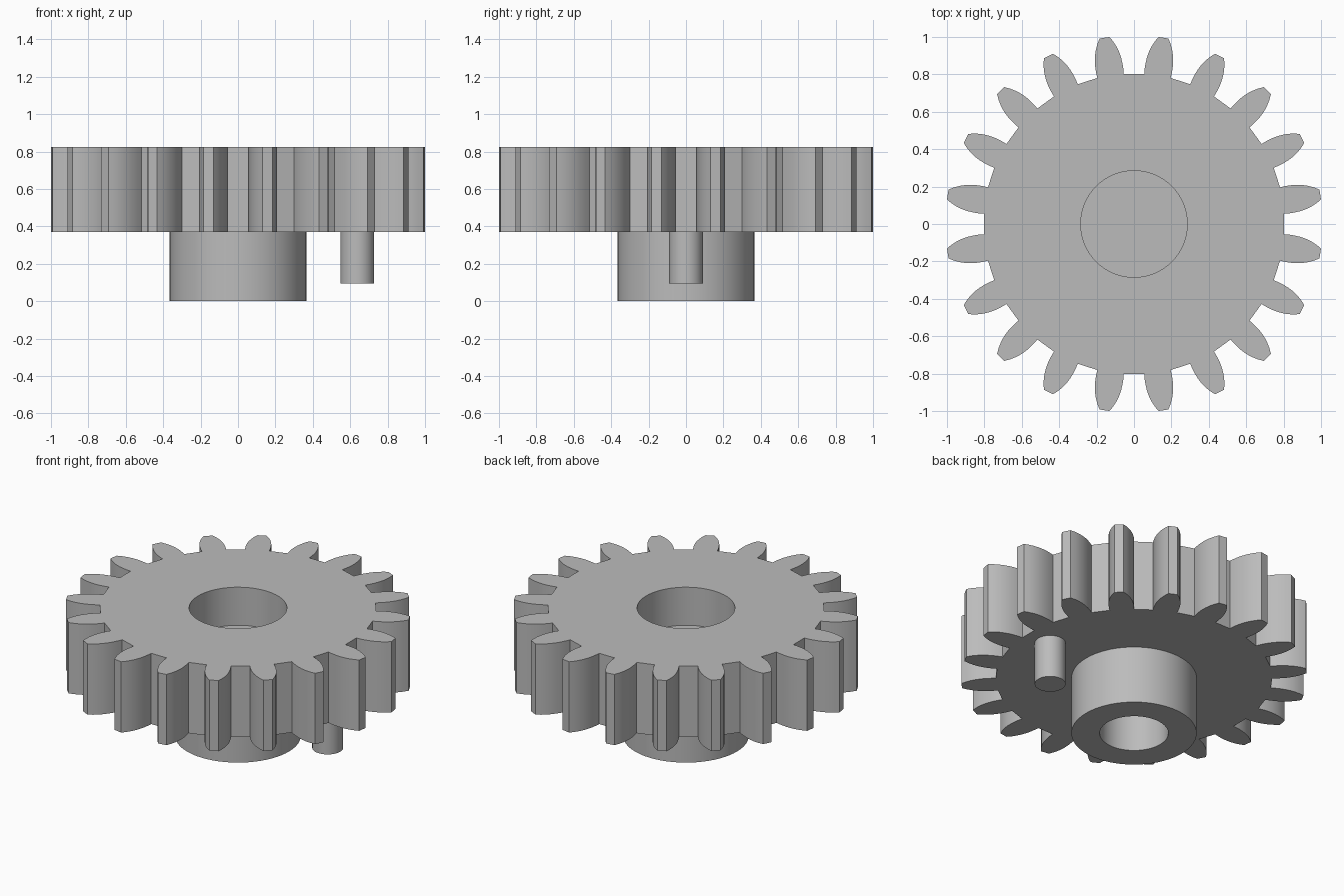
import bpy, bmesh
from math import radians
from mathutils import Matrix, Vector

cube = bpy.data.objects.get("Cube")
if cube:
    bpy.data.objects.remove(cube, do_unlink=True)

TEETH = 20
GEAR_BOTTOM, GEAR_TOP = 0.37, 0.825

grey = bpy.data.materials.new("plain grey")
grey.use_nodes = True
colour = (0.5, 0.5, 0.5, 1)
grey.diffuse_color = colour
grey.node_tree.nodes["Principled BSDF"].inputs["Base Color"].default_value = colour


def add_object(name, bm):
    bmesh.ops.recalc_face_normals(bm, faces=bm.faces)
    mesh = bpy.data.meshes.new(name)
    bm.to_mesh(mesh)
    bm.free()
    mesh.materials.append(grey)
    obj = bpy.data.objects.new(name, mesh)
    bpy.context.collection.objects.link(obj)
    return obj


def cylinder(name, radius, low, high, x=0):
    bm = bmesh.new()
    place = Matrix.Translation((x, 0, (low + high) / 2))
    bmesh.ops.create_cone(bm, cap_ends=True, segments=64, radius1=radius,
                          radius2=radius, depth=high - low, matrix=place)
    return add_object(name, bm)


def cut(obj, cutter):
    mod = obj.modifiers.new("hole", "BOOLEAN")
    mod.operation = "DIFFERENCE"
    mod.solver = "EXACT"
    mod.object = cutter
    bpy.context.view_layer.objects.active = obj
    bpy.ops.object.modifier_apply(modifier=mod.name)
    bpy.data.objects.remove(cutter, do_unlink=True)


# Toothed wheel: one tooth flank (distance out, half width), mirrored and repeated
flank = [(0.802, 0.0713), (0.83, 0.0735), (0.86, 0.0735), (0.89, 0.071),
         (0.92, 0.0655), (0.95, 0.0565), (0.98, 0.0435), (1.008, 0.027)]
tooth = [(r, -w) for r, w in flank] + [(r, w) for r, w in reversed(flank)]
bm = bmesh.new()
outline = []
for i in range(TEETH):
    turn = Matrix.Rotation(radians((i + 0.5) * 360 / TEETH), 3, "Z")
    outline += [bm.verts.new(turn @ Vector((r, w, GEAR_BOTTOM))) for r, w in tooth]
base = bm.faces.new(outline)
top = bmesh.ops.extrude_face_region(bm, geom=[base], use_keep_orig=True)["geom"]
bmesh.ops.translate(bm, vec=(0, 0, GEAR_TOP - GEAR_BOTTOM),
                    verts=[g for g in top if isinstance(g, bmesh.types.BMVert)])
gear = add_object("gear_wheel", bm)

# Blind round socket in the top of the wheel
cut(gear, cylinder("socket_cutter", 0.285, 0.58, GEAR_TOP + 0.1))

# Hub under the wheel, with a bore from below
hub = cylinder("hub", 0.365, 0, GEAR_BOTTOM)
cut(hub, cylinder("bore_cutter", 0.2, -0.1, GEAR_BOTTOM + 0.1))

# Off-centre drive pin
pin = cylinder("drive_pin", 0.09, 0.095, GEAR_BOTTOM, x=0.638)

# Smooth flanks and round walls, sharp rims
bpy.ops.object.select_all(action="DESELECT")
for obj in (gear, hub, pin):
    obj.select_set(True)
bpy.context.view_layer.objects.active = gear
bpy.ops.object.shade_smooth_by_angle(angle=radians(25))
